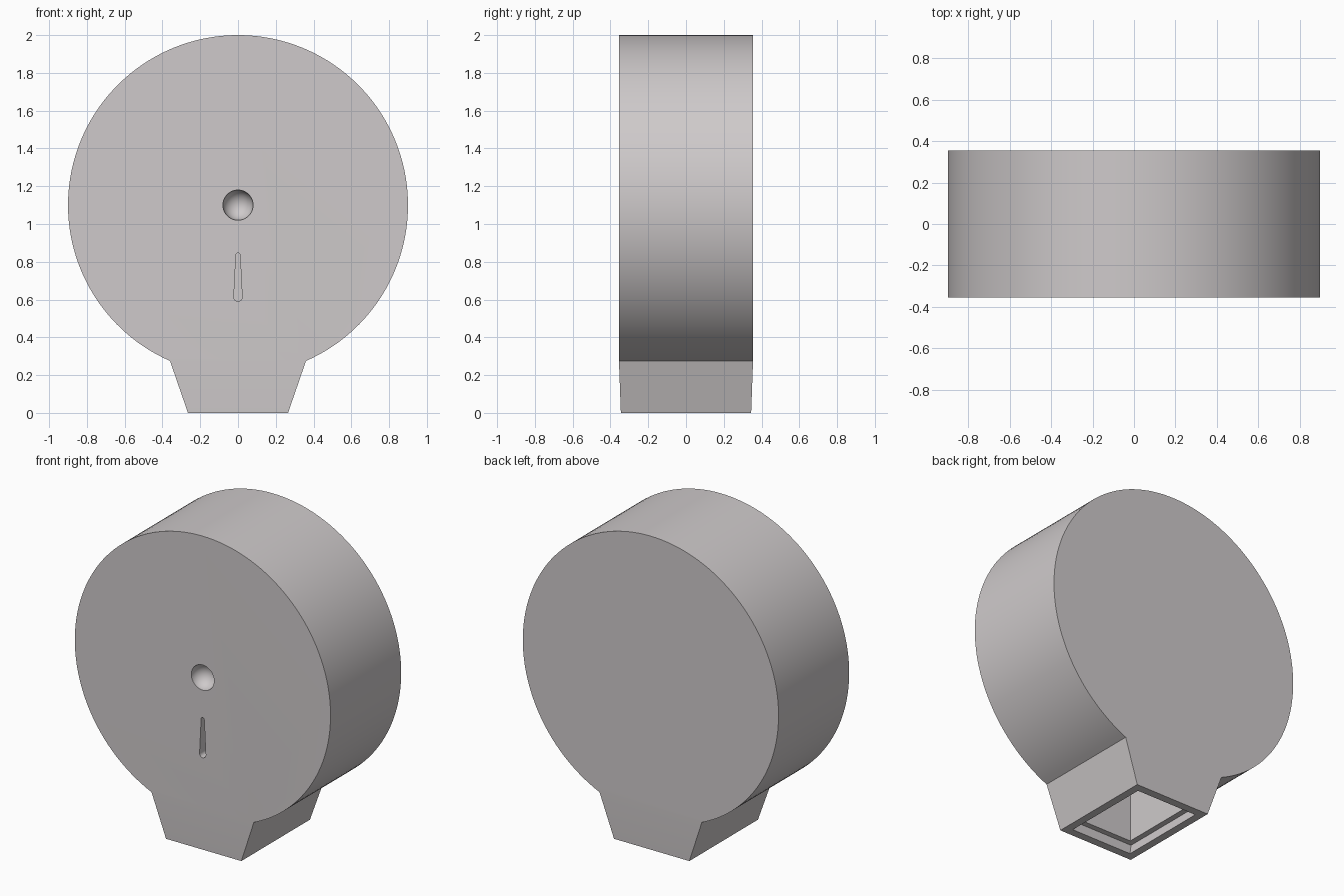
import bpy, bmesh, math

if "Cube" in bpy.data.objects:
    bpy.data.objects.remove(bpy.data.objects["Cube"], do_unlink=True)

RADIUS, CENTRE_Z, HALF_DEPTH = 0.9, 1.1, 0.355
SEGMENTS = 128

shell_mat = bpy.data.materials.new("warm_light_grey")
shell_mat.use_nodes = True
colour = (0.62, 0.59, 0.595, 1)
shell_mat.diffuse_color = colour
shell_mat.node_tree.nodes["Principled BSDF"].inputs["Base Color"].default_value = colour


def finish(name, bm):
    bmesh.ops.recalc_face_normals(bm, faces=bm.faces)
    mesh = bpy.data.meshes.new(name)
    bm.to_mesh(mesh)
    bm.free()
    obj = bpy.data.objects.new(name, mesh)
    bpy.context.collection.objects.link(obj)
    mesh.materials.append(shell_mat)
    return obj


def loft(name, rings):
    """Skin a list of equal-length point rings and cap both ends."""
    bm = bmesh.new()
    loops = [[bm.verts.new(p) for p in ring] for ring in rings]
    for a, b in zip(loops, loops[1:]):
        for i in range(len(a)):
            j = (i + 1) % len(a)
            bm.faces.new((a[i], a[j], b[j], b[i]))
    bm.faces.new(loops[0])
    bm.faces.new(loops[-1])
    return finish(name, bm)


def rectangle(hx, hy, z):
    return [(-hx, -hy, z), (hx, -hy, z), (hx, hy, z), (-hx, hy, z)]


def drum_and_foot():
    """Round drum whose lower arc opens into a tapered foot."""
    bm = bmesh.new()
    gap = math.asin(0.36 / RADIUS)
    loops = []
    for side in (-1, 1):
        arc = []
        for i in range(SEGMENTS + 1):
            t = gap + (2 * math.pi - 2 * gap) * i / SEGMENTS
            arc.append(bm.verts.new((RADIUS * math.sin(t), side * HALF_DEPTH,
                                     CENTRE_Z - RADIUS * math.cos(t))))
        foot = [bm.verts.new((x, side * 0.345, 0)) for x in (-0.265, 0.265)]
        bm.faces.new(arc)
        bm.faces.new([arc[-1], foot[0], foot[1], arc[0]])
        loops.append(arc + foot)
    front, back = loops
    for i in range(len(front)):
        j = (i + 1) % len(front)
        bm.faces.new((front[i], front[j], back[j], back[i]))
    return finish("dispenser_shell", bm)


def slot_profile(y):
    """Narrow upright slot, wider and rounded at the bottom."""
    points = []
    for z, r, start in ((0.612, 0.022, math.pi), (0.835, 0.011, 0)):
        for i in range(9):
            a = start + math.pi * i / 8
            points.append((r * math.cos(a), y, z + r * math.sin(a)))
    return points


shell = drum_and_foot()

# Hollow inside the foot, with a ledge near the opening
cavity = loft("foot_cavity_cutter", [
    rectangle(0.212, 0.292, -0.02), rectangle(0.225, 0.295, 0.06),
    rectangle(0.19, 0.26, 0.061), rectangle(0.19, 0.26, 0.86)])

# Viewing slot opening into the hollow
slot = loft("slot_cutter", [slot_profile(-0.4), slot_profile(-0.2)])

# Round dimple in the middle of the front
ball = bmesh.new()
bmesh.ops.create_uvsphere(ball, u_segments=48, v_segments=24, radius=0.08)
bmesh.ops.translate(ball, verts=ball.verts, vec=(0, -HALF_DEPTH, CENTRE_Z))
dimple = finish("dimple_cutter", ball)

bpy.ops.object.select_all(action="DESELECT")
shell.select_set(True)
bpy.context.view_layer.objects.active = shell
for cutter in (cavity, slot, dimple):
    mod = shell.modifiers.new(cutter.name, "BOOLEAN")
    mod.operation = "DIFFERENCE"
    mod.solver = "EXACT"
    mod.object = cutter
    bpy.ops.object.modifier_apply(modifier=mod.name)
    bpy.data.objects.remove(cutter, do_unlink=True)

bpy.ops.object.shade_smooth_by_angle(angle=math.radians(30))
